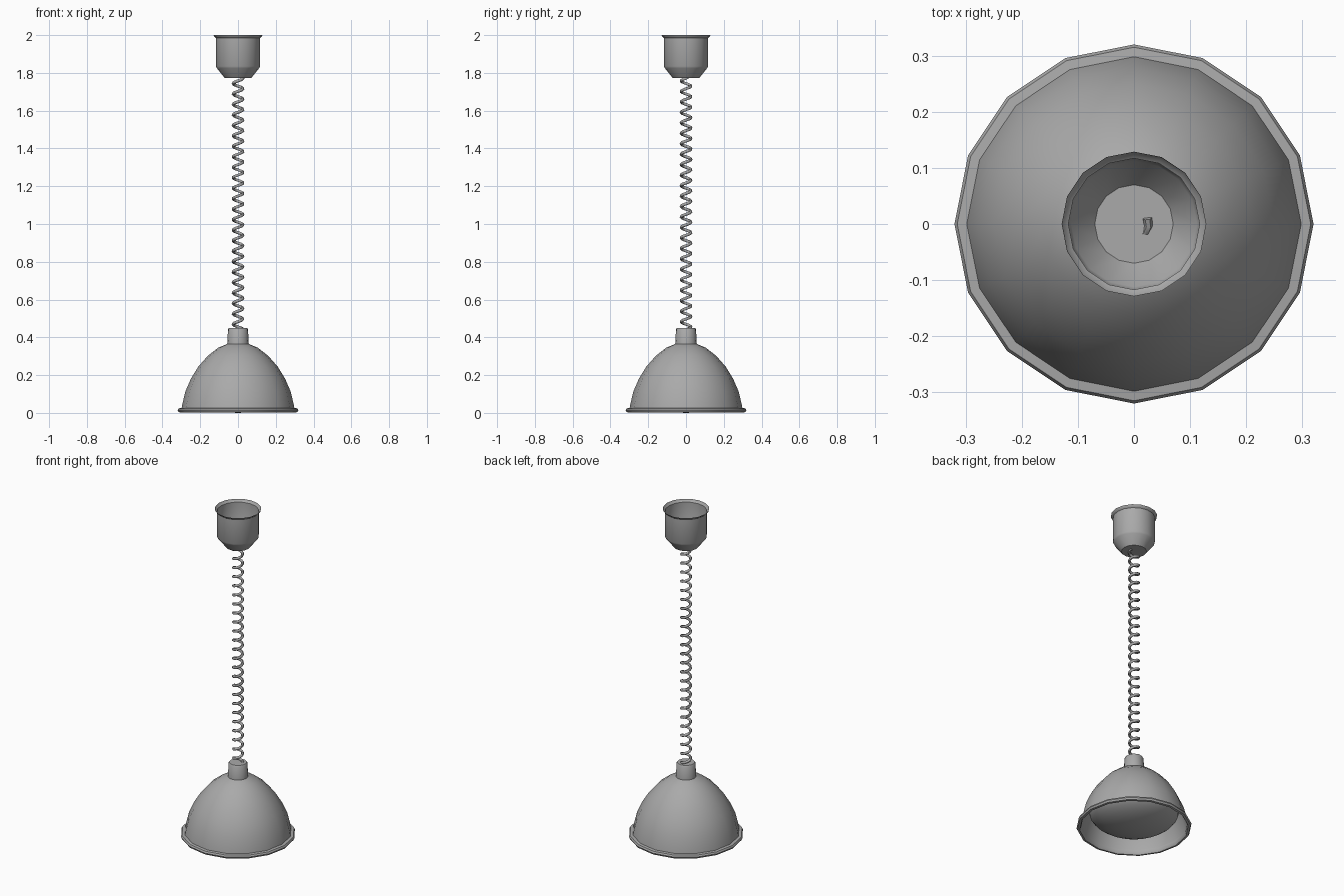
import bpy, bmesh, math

default = bpy.data.objects.get("Cube")
if default:
    bpy.data.objects.remove(default, do_unlink=True)

grey = bpy.data.materials.new("mid_grey")
grey.use_nodes = True
colour = (0.4, 0.4, 0.4, 1)
grey.diffuse_color = colour
grey.node_tree.nodes["Principled BSDF"].inputs["Base Color"].default_value = colour


def finish(obj, angle):
    """Colour the part and smooth it below the given edge angle."""
    obj.data.materials.append(grey)
    bpy.ops.object.select_all(action="DESELECT")
    obj.select_set(True)
    bpy.context.view_layer.objects.active = obj
    bpy.ops.object.shade_smooth_by_angle(angle=math.radians(angle))


def lathe(name, profile, sides, angle=40):
    """Spin a (radius, height) profile around the z axis."""
    bm = bmesh.new()
    verts = [bm.verts.new((r, 0, z)) for r, z in profile]
    edges = [bm.edges.new(pair) for pair in zip(verts, verts[1:])]
    bmesh.ops.spin(bm, geom=verts + edges, cent=(0, 0, 0), axis=(0, 0, 1),
                   angle=math.tau, steps=sides, use_duplicate=False)
    bmesh.ops.remove_doubles(bm, verts=bm.verts, dist=1e-4)
    bmesh.ops.recalc_face_normals(bm, faces=bm.faces)
    mesh = bpy.data.meshes.new(name)
    bm.to_mesh(mesh)
    bm.free()
    obj = bpy.data.objects.new(name, mesh)
    bpy.context.collection.objects.link(obj)
    finish(obj, angle)
    return obj


# Shade: neck, dome and rolled rim
lathe("lamp_shade", [
    (0, 0.45), (0.048, 0.45), (0.053, 0.443), (0.057, 0.365), (0.105, 0.345),
    (0.16, 0.302), (0.21, 0.245), (0.25, 0.18), (0.278, 0.115),
    (0.294, 0.05), (0.298, 0.026), (0.315, 0.024), (0.32, 0.014),
    (0.315, 0.004), (0.302, 0.002), (0.296, 0.012), (0.296, 0.03)], 16)

# Rounded bulb cover inside the shade
radius, half = 0.25, 0.11
steps = 14
lathe("bulb_cover", [
    (radius * math.sin(math.pi * i / steps), half - half * math.cos(math.pi * i / steps))
    for i in range(steps + 1)], 32)

# Ceiling canopy: open cup with a lip
lathe("ceiling_canopy", [
    (0.129, 2.0), (0.127, 1.993), (0.117, 1.985), (0.117, 1.835),
    (0.112, 1.825), (0.07, 1.772), (0, 1.772)], 16)

# Coiled cord
turns, per_turn, low, high = 24, 12, 0.445, 1.775
curve = bpy.data.curves.new("coiled_cord", "CURVE")
curve.dimensions = "3D"
curve.bevel_depth = 0.008
curve.bevel_resolution = 1
curve.use_fill_caps = True
spline = curve.splines.new("POLY")
count = turns * per_turn
spline.points.add(count)
for i, point in enumerate(spline.points):
    a = math.tau * i / per_turn + 0.4
    point.co = (0.026 * math.cos(a), 0.026 * math.sin(a),
                low + (high - low) * i / count, 1)
helper = bpy.data.objects.new("cord_path", curve)
bpy.context.collection.objects.link(helper)
bpy.context.view_layer.update()
mesh = bpy.data.meshes.new_from_object(helper.evaluated_get(bpy.context.evaluated_depsgraph_get()))
bpy.data.objects.remove(helper, do_unlink=True)
cord = bpy.data.objects.new("coiled_cord", mesh)
bpy.context.collection.objects.link(cord)
mesh.materials.clear()
finish(cord, 60)
